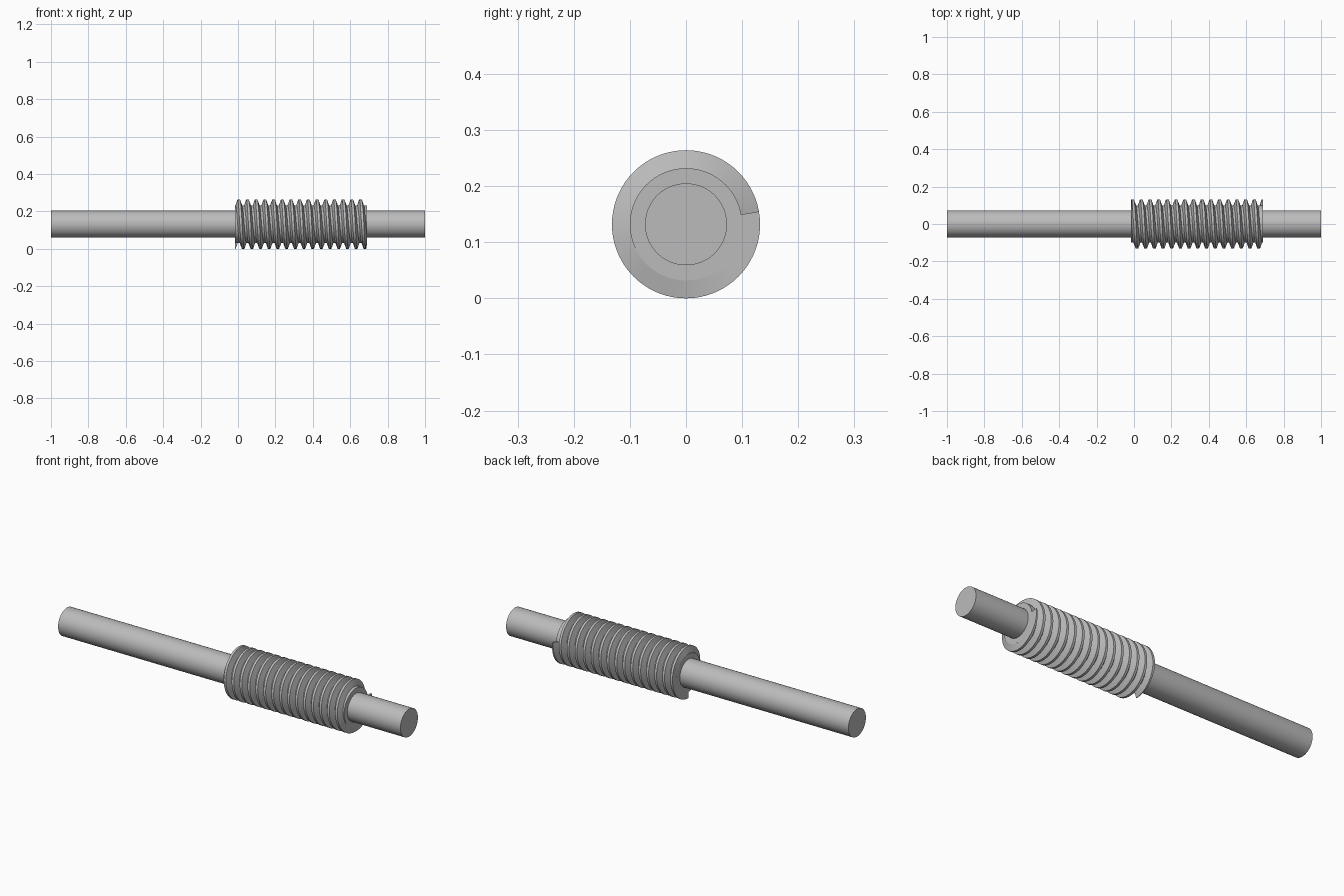
import bpy, math

cube = bpy.data.objects.get("Cube")
if cube:
    bpy.data.objects.remove(cube, do_unlink=True)

AXIS_Z = 0.132                 # height of the shaft axis
SHAFT_R, CORE_R, CREST_R = 0.073, 0.1, 0.132
CORE_X0, CORE_X1 = -0.015, 0.69
PITCH = 0.0465
ROOT_HALF, CREST_HALF = 0.0179, 0.0063   # half widths of the thread section
START, END = -90, 15 * 360 + 10          # thread angles in degrees, from +y towards +z
STEP = 5

steel = bpy.data.materials.new("grey steel")
steel.use_nodes = True
colour = (0.5, 0.5, 0.5, 1)
steel.diffuse_color = colour
steel.node_tree.nodes["Principled BSDF"].inputs["Base Color"].default_value = colour


def finish(obj, name):
    obj.name = name
    obj.data.materials.append(steel)
    bpy.ops.object.select_all(action="DESELECT")
    obj.select_set(True)
    bpy.context.view_layer.objects.active = obj
    bpy.ops.object.shade_smooth_by_angle(angle=math.radians(30))


def rod(name, radius, x0, x1):
    bpy.ops.mesh.primitive_cylinder_add(
        vertices=72, radius=radius, depth=x1 - x0,
        location=((x0 + x1) / 2, 0, AXIS_Z), rotation=(0, math.pi / 2, 0))
    finish(bpy.context.object, name)


# Long shaft and the thicker worm core
rod("shaft", SHAFT_R, -1, 1)
rod("worm_core", CORE_R, CORE_X0, CORE_X1)

# Worm thread: a trapezoid swept along a helix, trimmed flush with the core ends
root = CORE_R - 0.001
section = [(-ROOT_HALF, root), (-CREST_HALF, CREST_R),
           (CREST_HALF, CREST_R), (ROOT_HALF, root)]
verts, faces = [], []
rings = (END - START) // STEP + 1
for i in range(rings):
    angle = START + i * STEP
    a = math.radians(angle)
    centre = 0.004 + PITCH * (angle - 90) / 360
    for dx, r in section:
        x = min(max(centre + dx, CORE_X0), CORE_X1)
        verts.append((x, r * math.cos(a), AXIS_Z + r * math.sin(a)))
    if i:
        b = 4 * (i - 1)
        for j in range(4):
            k = (j + 1) % 4
            faces.append((b + j, b + 4 + j, b + 4 + k, b + k))
last = 4 * (rings - 1)
faces += [(0, 1, 2, 3), (last + 3, last + 2, last + 1, last)]

mesh = bpy.data.meshes.new("worm_thread")
mesh.from_pydata(verts, [], faces)
mesh.update()
thread = bpy.data.objects.new("worm_thread", mesh)
bpy.context.collection.objects.link(thread)
finish(thread, "worm_thread")
